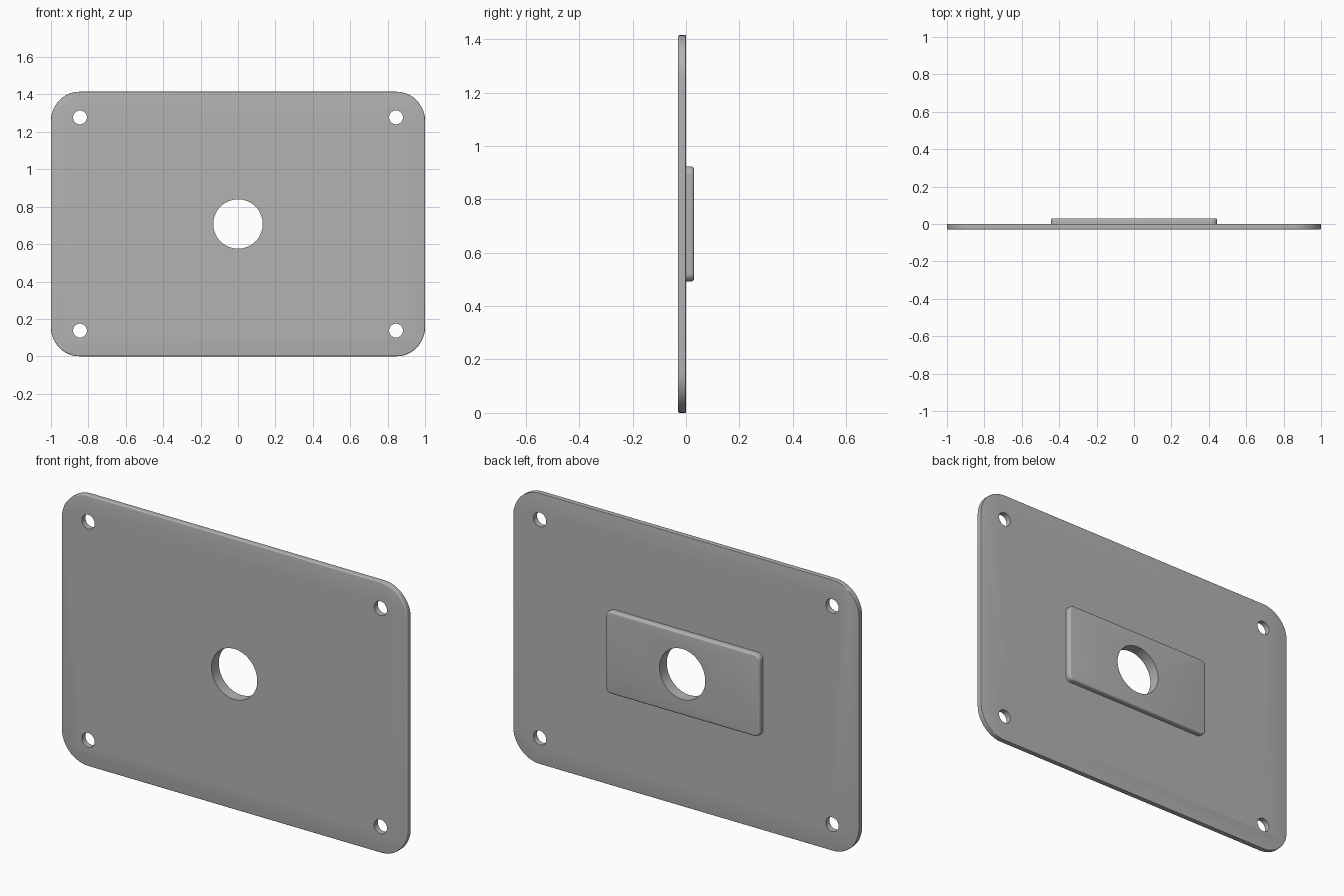
import bpy, bmesh
from math import sin, cos, pi

if "Cube" in bpy.data.objects:
    bpy.data.objects.remove(bpy.data.objects["Cube"])

MID_Z = 0.7075

grey = bpy.data.materials.new("plain grey")
grey.use_nodes = True
COLOUR = (0.45, 0.45, 0.45, 1)
grey.diffuse_color = COLOUR
grey.node_tree.nodes["Principled BSDF"].inputs["Base Color"].default_value = COLOUR


def rounded_outline(half_w, half_h, radius, steps=12):
    """Rounded rectangle as x, z points about the middle."""
    points = []
    for corner, (sx, sz) in enumerate([(1, 1), (-1, 1), (-1, -1), (1, -1)]):
        for i in range(steps + 1):
            a = (corner + i / steps) * pi / 2
            points.append((sx * (half_w - radius) + radius * cos(a),
                           sz * (half_h - radius) + radius * sin(a)))
    return points


def fillet(y, inward, size, steps=4):
    """Layers (y, inset) of a rounded edge ending at depth y."""
    layers = []
    for i in range(steps + 1):
        a = i / steps * pi / 2
        layers.append((y + inward * size * (1 - sin(a)), size * (1 - cos(a))))
    return layers


def make_slab(name, half_w, half_h, radius, layers):
    """Loft a rounded rectangle through its layers, from front to back."""
    bm = bmesh.new()
    rings = []
    for y, inset in layers:
        outline = rounded_outline(half_w - inset, half_h - inset, radius - inset)
        rings.append([bm.verts.new((x, y, z + MID_Z)) for x, z in outline])
    count = len(rings[0])
    for low, high in zip(rings, rings[1:]):
        for i in range(count):
            j = (i + 1) % count
            bm.faces.new((low[i], low[j], high[j], high[i]))
    bm.faces.new(rings[0])
    bm.faces.new(rings[-1])
    bmesh.ops.recalc_face_normals(bm, faces=bm.faces)
    mesh = bpy.data.meshes.new(name)
    bm.to_mesh(mesh)
    bm.free()
    mesh.materials.append(grey)
    obj = bpy.data.objects.new(name, mesh)
    bpy.context.collection.objects.link(obj)
    return obj


def drill(obj, x, z, radius):
    """Cut a round hole from front to back."""
    bpy.ops.mesh.primitive_cylinder_add(vertices=64, radius=radius, depth=0.4,
                                        location=(x, 0, z), rotation=(pi / 2, 0, 0))
    cutter = bpy.context.object
    cutter.name = "hole_cutter"
    cutter.hide_render = True
    cutter.data.materials.append(grey)
    bpy.ops.object.select_all(action="DESELECT")
    bpy.context.view_layer.objects.active = obj
    obj.select_set(True)
    mod = obj.modifiers.new("hole", "BOOLEAN")
    mod.operation = "DIFFERENCE"
    mod.solver = "EXACT"
    mod.object = cutter
    bpy.ops.object.modifier_apply(modifier=mod.name)
    bpy.data.objects.remove(cutter)


# Main plate, softened on both rims
plate = make_slab("plate", 1.0, MID_Z, 0.155,
                  fillet(-0.03, 1, 0.006)[::-1] + fillet(0, -1, 0.003))
# Raised pad on the back, softened on its outer rim
pad = make_slab("back_pad", 0.445, 0.215, 0.03,
                [(0, 0)] + fillet(0.03, -1, 0.01))

# Mounting holes in the corners
for sx in (-1, 1):
    for sz in (-1, 1):
        drill(plate, sx * 0.845, MID_Z + sz * 0.57, 0.037)

# Central hole through plate and pad
for part in (plate, pad):
    drill(part, 0, MID_Z, 0.132)
    bpy.ops.object.shade_smooth_by_angle(angle=pi / 6)
